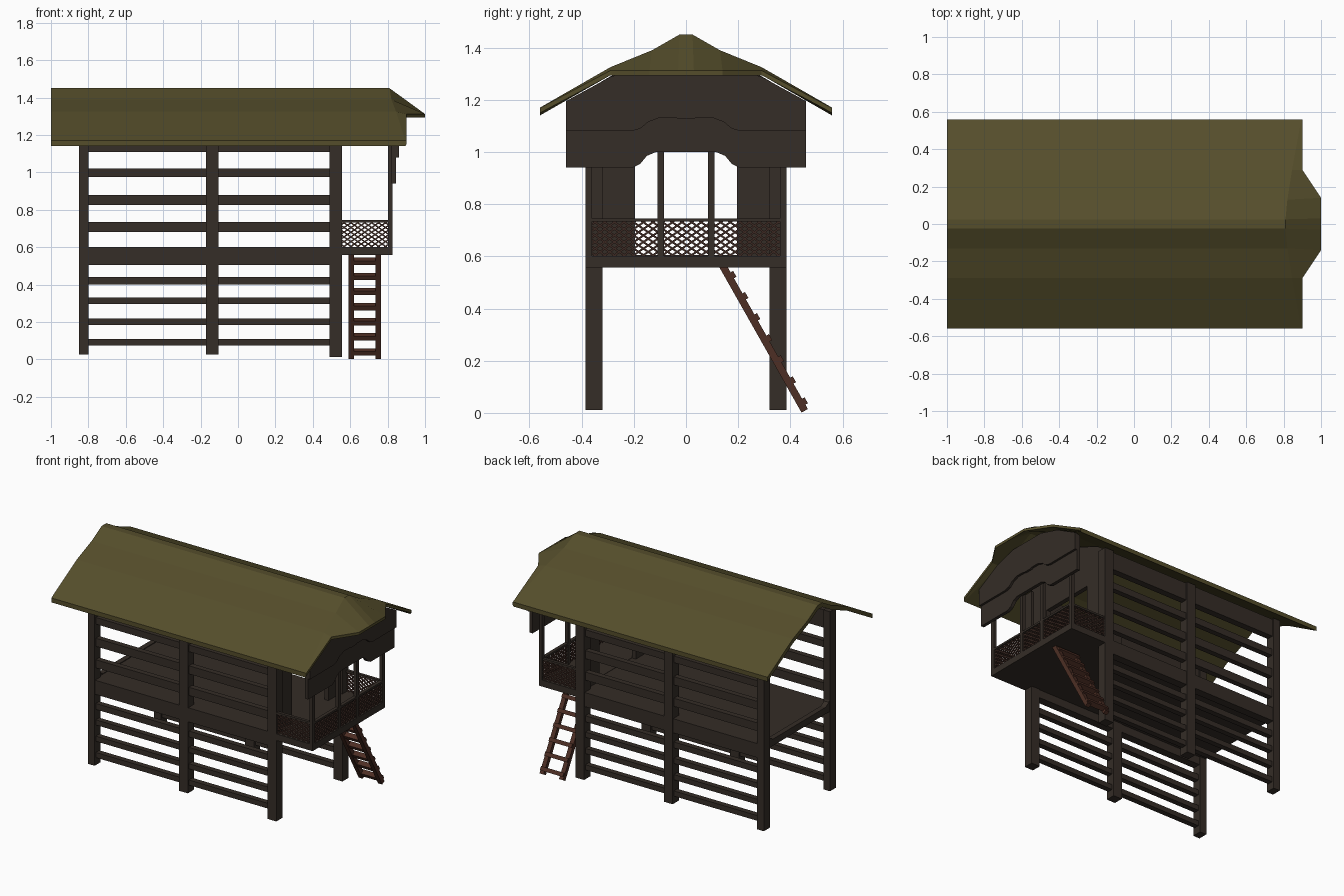
import bpy, bmesh
from mathutils import Vector

if "Cube" in bpy.data.objects:
    bpy.data.objects.remove(bpy.data.objects["Cube"])


def material(name, rgb):
    m = bpy.data.materials.new(name)
    m.diffuse_color = (*rgb, 1)
    m.use_nodes = True
    m.node_tree.nodes["Principled BSDF"].inputs["Base Color"].default_value = m.diffuse_color
    return m


WOOD = material("dark_wood", (0.035, 0.026, 0.02))
LATTICE = material("lattice_wood", (0.045, 0.022, 0.016))
LADDER = material("ladder_wood", (0.075, 0.028, 0.018))
THATCH = material("thatch", (0.09, 0.075, 0.024))


def finish(name, bm, mat):
    bmesh.ops.recalc_face_normals(bm, faces=bm.faces)
    me = bpy.data.meshes.new(name)
    bm.to_mesh(me)
    bm.free()
    me.materials.append(mat)
    ob = bpy.data.objects.new(name, me)
    bpy.context.collection.objects.link(ob)
    return ob


def bar(bm, p, q, normal, width, depth):
    """Rectangular bar from p to q; depth runs along normal."""
    p, q, n = Vector(p), Vector(q), Vector(normal).normalized()
    side = (q - p).cross(n).normalized() * width / 2
    n = n * depth / 2
    offs = (side + n, side - n, -side - n, -side + n)
    a = [bm.verts.new(p + o) for o in offs]
    b = [bm.verts.new(q + o) for o in offs]
    bm.faces.new(a)
    bm.faces.new(b[::-1])
    for i in range(4):
        j = (i + 1) % 4
        bm.faces.new((a[i], b[i], b[j], a[j]))


def box(name, x0, x1, y0, y1, z0, z1, mat=WOOD):
    bm = bmesh.new()
    yc, zc = (y0 + y1) / 2, (z0 + z1) / 2
    bar(bm, (x0, yc, zc), (x1, yc, zc), (0, 0, 1), abs(y1 - y0), z1 - z0)
    return finish(name, bm, mat)


def board(name, half, x0, x1, mat=WOOD):
    """Symmetric yz outline (right half given bottom to top), thickened in x."""
    pts = half + [(-y, z) for y, z in reversed(half)]
    bm = bmesh.new()
    f = bm.faces.new([bm.verts.new((x0, y, z)) for y, z in pts])
    r = bmesh.ops.extrude_face_region(bm, geom=[f])
    vs = [g for g in r["geom"] if isinstance(g, bmesh.types.BMVert)]
    bmesh.ops.translate(bm, verts=vs, vec=(x1 - x0, 0, 0))
    return finish(name, bm, mat)


# Roof: gable profile swept along x, with a half-hip flare at the porch end
prof = [(0.025, 1.45), (0.13, 1.39), (0.29, 1.325), (0.56, 1.17)]
crease = [0.81, 0.82, 0.845, 0.895]
lip = [(1.0, 0.03, 1.312), (1.0, 0.14, 1.312), (0.9, 0.29, 1.312), (0.9, 0.56, 1.168)]
rows = [[(-1, y, z) for y, z in prof],
        [(x, y, z) for x, (y, z) in zip(crease, prof)], lip]
rows = [[(x, -y, z) for x, y, z in reversed(r)] + r for r in rows]
bm = bmesh.new()
thick = (0.03, 0.03, 0.018)
top = [[bm.verts.new(p) for p in r] for r in rows]
low = [[bm.verts.new((x, y, z - t)) for x, y, z in r] for r, t in zip(rows, thick)]
for i in range(2):
    for j in range(7):
        for g in (top, low):
            bm.faces.new((g[i][j], g[i + 1][j], g[i + 1][j + 1], g[i][j + 1]))
    for j in (0, 7):
        bm.faces.new((top[i][j], top[i + 1][j], low[i + 1][j], low[i][j]))
for i in (0, 2):
    for j in range(7):
        bm.faces.new((top[i][j], top[i][j + 1], low[i][j + 1], low[i][j]))
finish("roof", bm, THATCH)

# Long sides: posts, beams and slats
slats = [(0.075, 0.11), (0.185, 0.22), (0.295, 0.33), (0.40, 0.44),
         (0.68, 0.735), (0.825, 0.88), (0.975, 1.02)]
for s, side in ((-1, "front"), (1, "back")):
    for k, (x0, x1, z0) in enumerate([(-0.85, -0.80, 0.025), (-0.17, -0.105, 0.025),
                                      (0.49, 0.555, 0.012)]):
        box(f"{side}_post_{k}", x0, x1, s * 0.32, s * 0.385, z0, 1.235)
    box(f"{side}_floor_beam", -0.845, 0.55, s * 0.325, s * 0.38, 0.505, 0.6)
    box(f"{side}_top_beam", -0.845, 0.55, s * 0.33, s * 0.375, 1.11, 1.23)
    for k, (z0, z1) in enumerate(slats):
        box(f"{side}_slat_{k}", -0.81, 0.5, s * 0.335, s * 0.372, z0, z1)
    # Porch posts and side rail
    box(f"{side}_porch_corner_post", 0.803, 0.826, s * 0.36, s * 0.385, 0.58, 1.2)
    box(f"{side}_porch_inner_post", 0.803, 0.826, s * 0.085, s * 0.11, 0.58, 1.05)
    box(f"{side}_porch_rail", 0.55, 0.815, s * 0.36, s * 0.38, 0.733, 0.746)

# Floors and tie beam at the open end
box("house_floor", -0.84, 0.55, -0.33, 0.33, 0.56, 0.6)
box("porch_floor", 0.54, 0.826, -0.385, 0.385, 0.558, 0.602)
board("end_tie_beam", [(0.33, 0.56), (0.33, 0.66), (0.315, 0.625), (0.28, 0.605)],
      -0.845, -0.81)
box("porch_end_rail", 0.803, 0.826, -0.37, 0.37, 0.733, 0.746)

# Inner gable wall with the doorway
board("door_wall", [(0.195, 1.05), (0.195, 0.58), (0.36, 0.58), (0.36, 1.24),
                    (0.29, 1.29), (0.13, 1.355), (0.025, 1.415)], 0.51, 0.54)

# Two layers of arched fascia over the porch
board("lower_fascia", [(0.115, 1.0), (0.15, 0.985), (0.175, 0.955), (0.205, 0.94),
                       (0.46, 0.94), (0.46, 1.19), (0.29, 1.29)], 0.822, 0.845)
board("upper_fascia", [(0.03, 1.127), (0.04, 1.132), (0.10, 1.132), (0.145, 1.115),
                       (0.175, 1.09), (0.21, 1.08), (0.46, 1.08), (0.46, 1.195),
                       (0.29, 1.288), (0.13, 1.335)], 0.84, 0.86)


# Lattice panels around the porch
def lattice(name, origin, along, length, height=0.135, pitch=0.037, slope=0.68):
    o, u = Vector(origin), Vector(along)
    n = u.cross(Vector((0, 0, 1)))
    run = height / slope
    bm = bmesh.new()
    c = -run + pitch / 2
    while c < length:
        a, b = max(c, 0), min(c + run, length)
        if b - a > 0.005:
            for flip in (False, True):
                h = [slope * (t - c) for t in (a, b)]
                if flip:
                    h = [height - v for v in h]
                bar(bm, o + u * a + Vector((0, 0, h[0])),
                    o + u * b + Vector((0, 0, h[1])), n, 0.0075, 0.008)
        c += pitch
    finish(name, bm, LATTICE)


lattice("porch_end_lattice", (0.815, -0.36, 0.6), (0, 1, 0), 0.72)
for s, side in ((-1, "front"), (1, "back")):
    lattice(f"{side}_porch_lattice", (0.555, s * 0.37, 0.6), (1, 0, 0), 0.25)

# Ladder leaning out towards the back
up, foot = Vector((0, 0.14, 0.565)), Vector((0, 0.455, 0.008))
bm = bmesh.new()
for x in (0.605, 0.75):
    bar(bm, up + Vector((x, 0, 0)), foot + Vector((x, 0, 0)), (1, 0, 0), 0.028, 0.03)
d = (foot - up).normalized()
out = Vector((0, -d.z, d.y))
for k in range(7):
    c = up.lerp(foot, 0.08 + 0.145 * k) + out * 0.008
    bar(bm, c + Vector((0.592, 0, 0)), c + Vector((0.763, 0, 0)), d, 0.034, 0.026)
finish("ladder", bm, LADDER)
